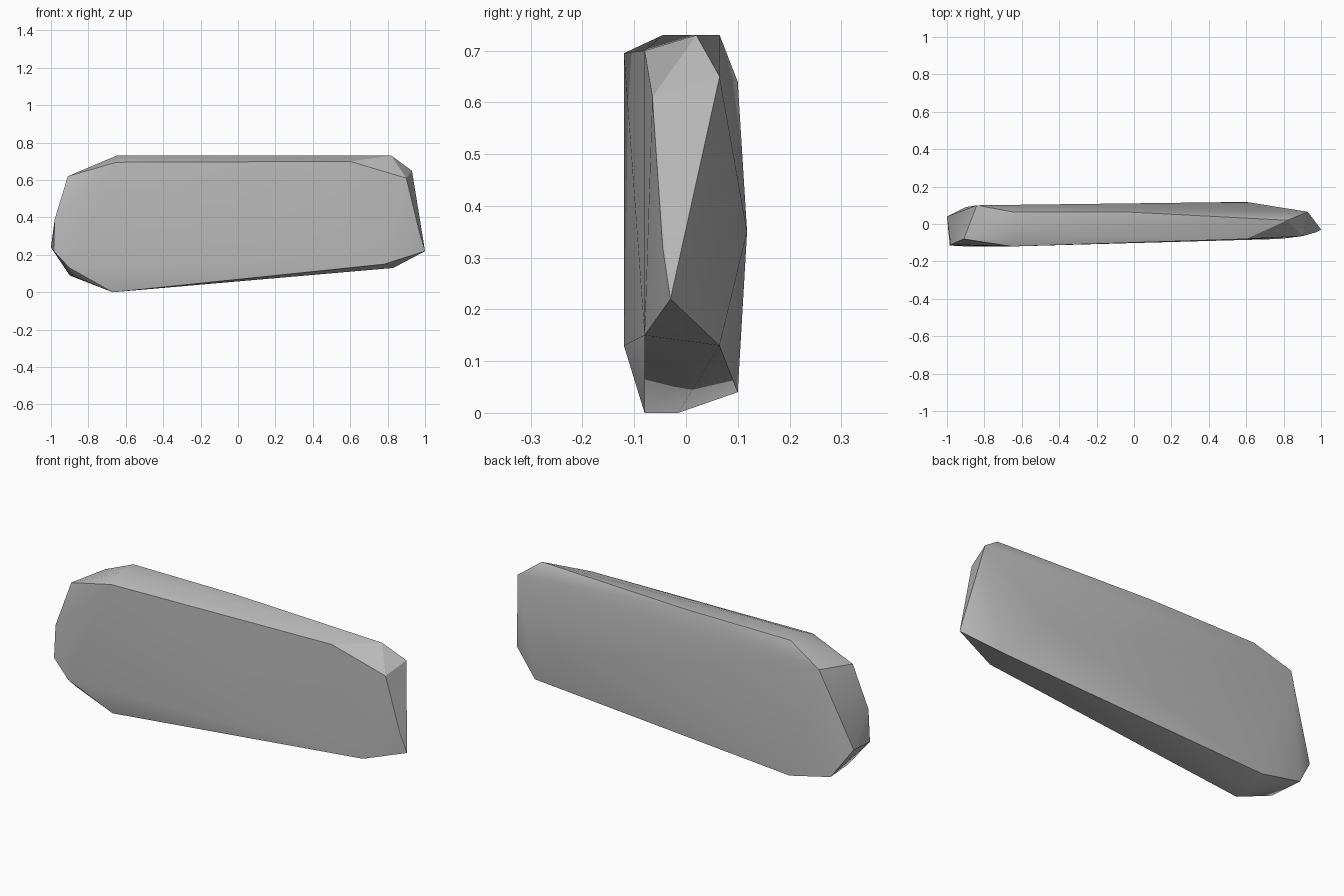
import bpy
import bmesh
from math import radians

# Remove the default object
default_cube = bpy.data.objects.get("Cube")
if default_cube:
    bpy.data.objects.remove(default_cube, do_unlink=True)


def make_material(name, value):
    material = bpy.data.materials.new(name)
    material.use_nodes = True
    colour = (value, value, value, 1)
    material.diffuse_color = colour
    material.node_tree.nodes["Principled BSDF"].inputs["Base Color"].default_value = colour
    return material


def build_hull(name, outlines, material):
    """Wrap a tight convex skin around the corner points of a chipped block."""
    bm = bmesh.new()
    for outline in outlines:
        for corner in outline:
            bm.verts.new(corner)
    result = bmesh.ops.convex_hull(bm, input=bm.verts)
    loose = set(result["geom_interior"]) | set(result["geom_unused"])
    bmesh.ops.delete(bm, geom=[v for v in loose if isinstance(v, bmesh.types.BMVert)], context="VERTS")
    bmesh.ops.recalc_face_normals(bm, faces=bm.faces)
    mesh = bpy.data.meshes.new(name)
    bm.to_mesh(mesh)
    bm.free()
    mesh.materials.append(material)
    block = bpy.data.objects.new(name, mesh)
    bpy.context.collection.objects.link(block)
    return block


# Corners of the broad front face
front = [(-.65, -.12, .695), (.6, -.08, .7), (.9, -.065, .61), (.78, -.08, .15),
         (-.67, -.08, 0), (-.88, -.083, .085), (-.9, -.12, .13),
         (-.985, -.115, .22), (-.98, -.11, .39), (-.91, -.08, .62)]

# Corners of the broad back face, with its slight bulge
back = [(-.65, .065, .73), (-.05, .065, .73), (-.84, .1, .64), (.6, .118, .35),
        (.93, .065, .65), (.83, .065, .13), (-.67, .1, .04), (-.9, .09, .09)]

# Corners of the worn rim between them
rim = [(-.65, -.045, .73), (.82, .02, .73), (.97, -.045, .32), (1, -.03, .22),
       (-.67, -.015, 0), (-1, .04, .24)]

stone_grey = make_material("stone grey", .5)
slab = build_hull("stone_slab", (front, back, rim), stone_grey)

# Soft shading across shallow bends, crisp chipped edges elsewhere
bpy.ops.object.select_all(action="DESELECT")
slab.select_set(True)
bpy.context.view_layer.objects.active = slab
bpy.ops.object.shade_smooth_by_angle(angle=radians(30))
